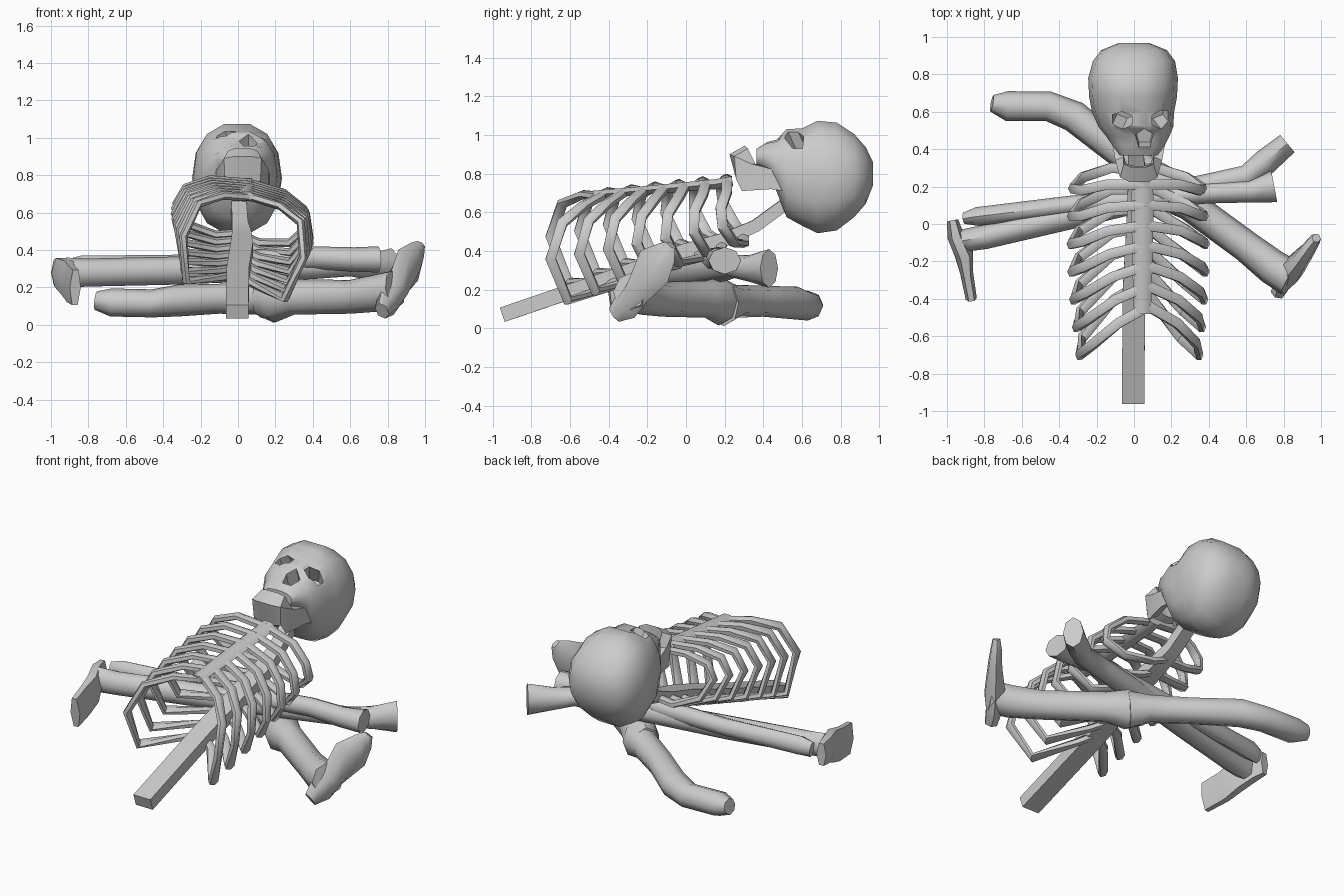
import bpy, bmesh, math
from mathutils import Vector


def loft(name, rings, smooth=50):
    """Skin a list of equal-sized point rings and cap both ends."""
    bm = bmesh.new()
    vs = [[bm.verts.new(p) for p in r] for r in rings]
    n = len(rings[0])
    for a, b in zip(vs, vs[1:]):
        for i in range(n):
            j = (i + 1) % n
            bm.faces.new((a[i], a[j], b[j], b[i]))
    bm.faces.new(vs[0][::-1])
    bm.faces.new(vs[-1])
    bmesh.ops.recalc_face_normals(bm, faces=bm.faces)
    me = bpy.data.meshes.new(name)
    bm.to_mesh(me)
    bm.free()
    ob = bpy.data.objects.new(name, me)
    bpy.context.collection.objects.link(ob)
    if smooth:
        bpy.ops.object.select_all(action='DESELECT')
        ob.select_set(True)
        bpy.context.view_layer.objects.active = ob
        bpy.ops.object.shade_smooth_by_angle(angle=math.radians(smooth))
    return ob


def tube(name, path, radii, sides=6, ref=(0, 0, 1), phase=0.0, smooth=50):
    """Sweep an elliptical section; radii are (sideways, along ref) per point."""
    pts = [Vector(p) for p in path]
    rings = []
    for k, p in enumerate(pts):
        t = (pts[min(k + 1, len(pts) - 1)] - pts[max(k - 1, 0)]).normalized()
        a = t.cross(Vector(ref)).normalized()
        b = a.cross(t)
        ra, rb = radii[k] if isinstance(radii, list) else radii
        ang = [2 * math.pi * i / sides + phase for i in range(sides)]
        rings.append([p + a * ra * math.cos(w) + b * rb * math.sin(w) for w in ang])
    return loft(name, rings, smooth)


def prism(name, loc, axis, r, depth, sides):
    """Hidden cutter for the openings of the skull."""
    d = Vector(axis).normalized() * depth / 2
    ob = tube(name, [Vector(loc) - d, Vector(loc) + d], r, sides, (0, 1, 0), math.pi / 2, 0)
    ob.hide_render = True
    ob.hide_set(True)
    return ob


# skull: rings along y of (y, centre x, half width, low z, high z)
rings = []
for y, cx, hw, lo, hi in [(.365, .025, .10, .84, .93), (.42, .025, .14, .80, .965),
                          (.47, .02, .17, .70, .98), (.52, .01, .20, .57, 1.035),
                          (.60, -.005, .22, .525, 1.04), (.68, -.005, .235, .485, 1.08),
                          (.78, -.005, .24, .50, 1.07), (.87, 0, .22, .57, 1.01),
                          (.93, 0, .175, .64, .94), (.968, 0, .08, .74, .86)]:
    ring = []
    for i in range(14):
        w = 2 * math.pi * i / 14
        c, s = math.cos(w), math.sin(w)
        ring.append((cx + hw * math.copysign(abs(c) ** .8, c), y,
                     (lo + hi) / 2 + (hi - lo) / 2 * math.copysign(abs(s) ** .9, s)))
    rings.append(ring)
skull = loft("skull", rings, 45)
for cutter in [prism("eye_cutter_left", (-.06, .565, 1.0), (-.2, -.45, 1), (.062, .048), .22, 6),
               prism("eye_cutter_right", (.14, .565, .975), (.35, -.45, 1), (.062, .048), .22, 6),
               prism("nose_cutter", (.055, .46, .97), (0, -.3, 1), (.05, .062), .18, 5)]:
    m = skull.modifiers.new(cutter.name, 'BOOLEAN')
    m.operation = 'DIFFERENCE'
    m.solver = 'EXACT'
    m.object = cutter

# lower jaw: U-shaped band, sections mirrored about the chin
half = [[(.16, .64, .69), (.16, .62, .77), (.12, .62, .77), (.12, .64, .69)],
        [(.14, .44, .72), (.14, .42, .83), (.10, .43, .83), (.10, .44, .73)],
        [(.11, .29, .71), (.125, .34, .85), (.08, .36, .85), (.07, .33, .73)],
        [(.095, .26, .77), (.10, .25, .89), (.08, .32, .93), (.06, .32, .77)],
        [(.04, .27, .75), (.05, .225, .90), (.04, .305, .945), (.02, .31, .77)]]
mirrored = [[(-x, y, z) for x, y, z in r] for r in reversed(half)]
loft("lower_jaw", [[(x + .025, y, z) for x, y, z in r] for r in half + mirrored], 35)

# spine, with a square section, up to the neck
tube("spine", [(-.005, -.95, .07), (0, -.35, .275), (.02, 0, .40), (.02, .20, .46), (.01, .36, .53), (0, .62, .72)],
     [(.085, .055)] * 3 + [(.075, .05), (.06, .045), (.055, .045)], 4, phase=math.pi / 4, smooth=30)

# breastbone
tube("breastbone", [(.045, .24, .76), (.045, .15, .745), (.045, -.2, .715), (.045, -.48, .69)],
     [(.05, .03), (.06, .03), (.055, .025), (.045, .025)], 6)

# ribs: points interpolate from the top pair to the bottom pair, rolled about the spine
top = [(.0, .21, .765), (.2, .21, .745), (.32, .18, .68), (.355, .19, .59), (.28, .25, .49), (.12, .30, .46), (0, .29, .49)]
bottom = [(.0, -.44, .69), (.16, -.53, .67), (.28, -.64, .60), (.325, -.70, .42), (.27, -.61, .19), (.10, -.40, .23), (0, -.34, .27)]
roll = .18
for i in range(7):
    t = i / 6
    bulge = math.sin(math.pi * t) * .035
    for side, word in ((-1, "left"), (1, "right")):
        path = []
        for p, q in zip(top, bottom):
            x, y, z = Vector(p).lerp(Vector(q), t)
            x = side * x * (1 + bulge * 2)
            dz = z - (.48 - .22 * t)
            path.append((x * math.cos(roll) + dz * math.sin(roll), y,
                         z - dz + dz * math.cos(roll) - x * math.sin(roll)))
        tube(f"rib_{word}_{i + 1}", path, (.023, .031), 6, (0, 1, 0))

# lower crossed limb: two long bones meeting in a knuckle
tube("lower_long_bone", [(.84, -.29, .19), (.74, -.23, .17), (.60, -.12, .15), (.30, .10, .15), (.20, .17, .14), (.12, .23, .14)],
     [(.10, .10), (.095, .10), (.085, .09), (.085, .095), (.11, .125), (.08, .10)], 8)
tube("lower_end_bone", [(.20, .19, .13), (.10, .26, .14), (-.10, .40, .14), (-.32, .575, .13), (-.46, .63, .115), (-.68, .63, .12), (-.76, .645, .13)],
     [(.10, .12), (.085, .085), (.08, .08), (.085, .085), (.08, .075), (.08, .075), (.045, .05)], 8)
tube("lower_foot", [(.77, -.37, .075), (.80, -.31, .12), (.84, -.25, .19), (.91, -.165, .32), (.955, -.10, .39), (.975, -.075, .43)],
     [(.05, .04), (.085, .05), (.08, .07), (.12, .045), (.07, .035), (.03, .025)], 6, (.8, -.6, 0))

# upper crossed limb: two bones side by side
tube("upper_bone_front", [(-.92, -.09, .28), (-.80, -.07, .28), (-.35, .04, .29), (.40, .21, .31), (.60, .25, .32), (.70, .33, .31), (.82, .43, .31)],
     [(.06, .08), (.065, .075), (.07, .075), (.06, .065), (.065, .06), (.07, .07), (.06, .10)], 8)
tube("upper_bone_back", [(-.91, .03, .30), (-.84, .04, .31), (-.35, .10, .32), (.40, .165, .36), (.62, .175, .35), (.75, .20, .35)],
     [(.03, .05), (.05, .06), (.05, .055), (.055, .06), (.06, .065), (.085, .07)], 8)
tube("upper_foot", [(-.97, .02, .28), (-.955, -.06, .28), (-.91, -.16, .25), (-.895, -.26, .22), (-.87, -.40, .20)],
     [(.03, .08), (.045, .09), (.05, .11), (.035, .115), (.03, .11)], 6)
